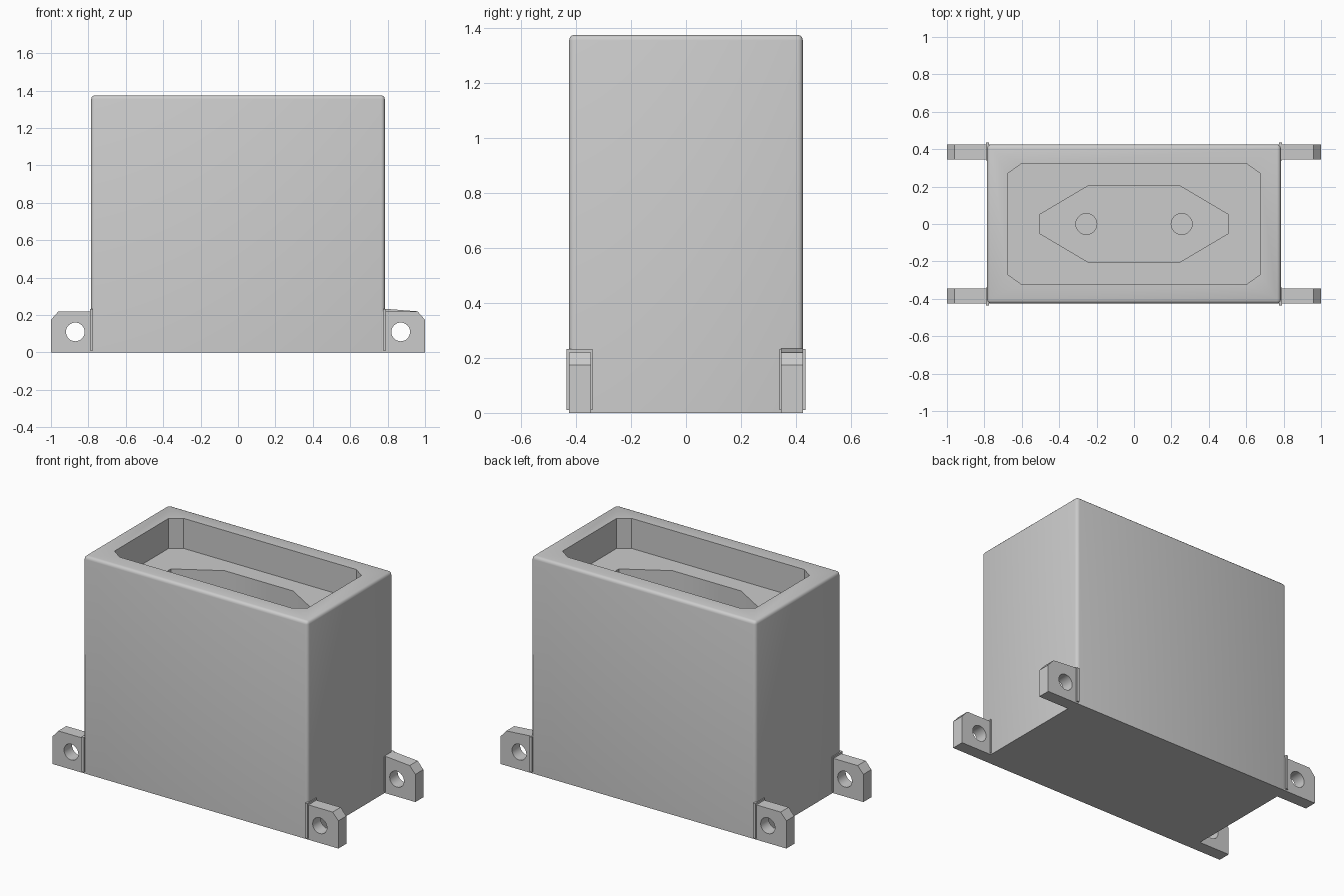
import bpy
import bmesh
import math
from mathutils import Vector

cube = bpy.data.objects.get("Cube")
if cube:
    bpy.data.objects.remove(cube, do_unlink=True)

grey = bpy.data.materials.new("light grey plastic")
grey.use_nodes = True
colour = (0.6, 0.6, 0.6, 1)
grey.diffuse_color = colour
grey.node_tree.nodes["Principled BSDF"].inputs["Base Color"].default_value = colour


def finish(name, bm):
    bmesh.ops.recalc_face_normals(bm, faces=bm.faces[:])
    mesh = bpy.data.meshes.new(name)
    bm.to_mesh(mesh)
    bm.free()
    mesh.materials.append(grey)
    obj = bpy.data.objects.new(name, mesh)
    bpy.context.scene.collection.objects.link(obj)
    return obj


def prism(name, outline, low, high, axis="z"):
    """Extrude a flat outline along z, or an x-z outline along y."""
    place = (lambda p, d: (p[0], p[1], d)) if axis == "z" else (lambda p, d: (p[0], d, p[1]))
    bm = bmesh.new()
    face = bm.faces.new([bm.verts.new(place(p, low)) for p in outline])
    moved = bmesh.ops.extrude_face_region(bm, geom=[face])["geom"]
    shift = Vector(place((0, 0), high - low))
    bmesh.ops.translate(bm, vec=shift, verts=[g for g in moved if isinstance(g, bmesh.types.BMVert)])
    return finish(name, bm)


def circle(x, y, radius, sides=32):
    angles = [2 * math.pi * i / sides for i in range(sides)]
    return [(x + radius * math.cos(a), y + radius * math.sin(a)) for a in angles]


def octagon(x, y, cut_x, cut_y):
    a, b = x - cut_x, y - cut_y
    return [(x, -b), (x, b), (a, y), (-a, y), (-x, b), (-x, -b), (-a, -y), (a, -y)]


def activate(obj):
    bpy.ops.object.select_all(action="DESELECT")
    obj.select_set(True)
    bpy.context.view_layer.objects.active = obj


def cut(obj, cutter):
    cutter.hide_render = True
    mod = obj.modifiers.new("cut", "BOOLEAN")
    mod.operation, mod.solver, mod.object = "DIFFERENCE", "EXACT", cutter
    activate(obj)
    bpy.ops.object.modifier_apply(modifier=mod.name)
    bpy.data.objects.remove(cutter, do_unlink=True)


def smooth(obj):
    activate(obj)
    bpy.ops.object.shade_smooth_by_angle(angle=math.radians(32))


# Housing: a box with its upright and top edges rounded together
W, D, H = 0.785, 0.425, 1.375
bm = bmesh.new()
bmesh.ops.create_cube(bm, size=1)
for v in bm.verts:
    v.co = (v.co.x * 2 * W, v.co.y * 2 * D, (v.co.z + 0.5) * H)
rounded = [e for e in bm.edges if max(v.co.z for v in e.verts) > H / 2]
bmesh.ops.bevel(bm, geom=rounded, offset=0.02, offset_type="OFFSET", segments=3,
                profile=0.5, affect="EDGES")
housing = finish("housing", bm)

# Socket recess, plug-shaped well and pin holes
FLOOR, WELL = 1.185, 0.83
cut(housing, prism("recess_cutter", octagon(0.675, 0.32, 0.07, 0.05), FLOOR, H + 0.1))
cut(housing, prism("well_cutter", octagon(0.505, 0.207, 0.265, 0.157), WELL, FLOOR + 0.05))
for x in (-0.255, 0.255):
    cut(housing, prism("pin_cutter", circle(x, 0, 0.056), 0.3, WELL + 0.05))
smooth(housing)

# Four mounting lugs with a screw hole, each with a thin root plate
for sx, side in ((1, "left"), (-1, "right")):
    for sy, end in ((-1, "front"), (1, "back")):
        root = 0.235 if (sx, sy) == (1, 1) else 0.22
        shape = [(0.77, 0), (1, 0), (1, 0.175), (0.96, 0.22), (0.77, root)]
        low, high = sorted((sy * 0.345, sy * D))
        lug = prism(f"{end}_{side}_lug", [(sx * x, z) for x, z in shape], low, high, "y")
        cut(lug, prism("screw_cutter", circle(sx * 0.87, 0.11, 0.05), low - 0.1, high + 0.1, "y"))
        smooth(lug)
        plate = [(0.775, 0.01), (0.791, 0.01), (0.791, 0.232), (0.775, 0.232)]
        low, high = sorted((sy * 0.34, sy * 0.435))
        prism(f"{end}_{side}_root_plate", [(sx * x, z) for x, z in plate], low, high, "y")
